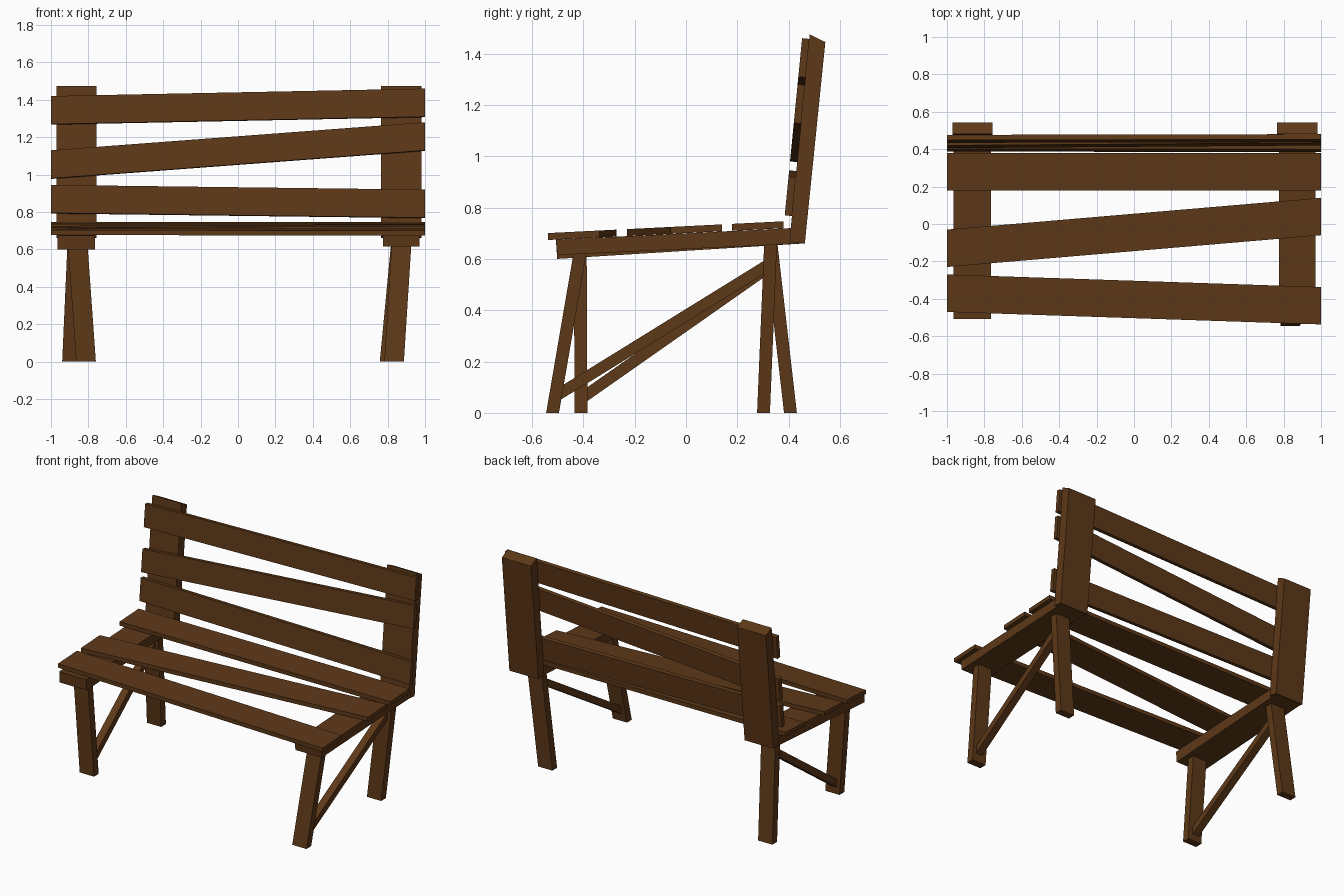
import bpy, bmesh

if "Cube" in bpy.data.objects:
    bpy.data.objects.remove(bpy.data.objects["Cube"])

wood = bpy.data.materials.new("brown_wood")
wood.diffuse_color = (0.11, 0.04, 0.009, 1)
wood.use_nodes = True
wood.node_tree.nodes["Principled BSDF"].inputs["Base Color"].default_value = wood.diffuse_color


def plank(name, end_a, end_b):
    """Solid plank between two four-cornered ends."""
    bm = bmesh.new()
    a = [bm.verts.new(p) for p in end_a]
    b = [bm.verts.new(p) for p in end_b]
    bm.faces.new(a)
    bm.faces.new(b)
    for i in range(4):
        j = (i + 1) % 4
        bm.faces.new((a[i], a[j], b[j], b[i]))
    bmesh.ops.recalc_face_normals(bm, faces=bm.faces)
    me = bpy.data.meshes.new(name)
    bm.to_mesh(me)
    bm.free()
    me.materials.append(wood)
    ob = bpy.data.objects.new(name, me)
    bpy.context.collection.objects.link(ob)
    return ob


def profile_plank(name, x0, x1, yz):
    """Side profile extruded across x."""
    plank(name, [(x0, y, z) for y, z in yz], [(x1, y, z) for y, z in yz])


# Seat slats: front edge y at the left and right ends
def seat_end(x, y, w=0.2, t=0.027):
    z0, z1 = (0.675 + 0.05 * (v + 0.51) for v in (y, y + w))
    return [(x, y, z0), (x, y + w, z1), (x, y + w, z1 + t), (x, y, z0 + t)]


for name, yl, yr in (("front", -0.47, -0.537), ("middle", -0.23, -0.06), ("rear", 0.18, 0.18)):
    plank(f"seat_slat_{name}", seat_end(-1, yl), seat_end(1, yr))


# Back slats: bottom z at the left and right ends, resting on the leaning posts
def back_end(x, z, h=0.15, t=0.028):
    y0, y1 = (0.403 + 0.098 * (v - 0.67) for v in (z, z + h))
    return [(x, y0 - t, z), (x, y0, z - 0.003), (x, y1, z + h - 0.003), (x, y1 - t, z + h)]


for name, zl, zr in (("lower", 0.795, 0.77), ("middle", 0.98, 1.13), ("upper", 1.27, 1.31)):
    plank(f"back_slat_{name}", back_end(-1, zl), back_end(1, zr))

# Back posts
post = [(0.403, 0.667), (0.463, 0.66), (0.543, 1.445), (0.482, 1.475)]
profile_plank("left_back_post", -0.97, -0.757, post)
profile_plank("right_back_post", 0.765, 0.98, post)

# Seat rails
for name, x0, x1, zf in (("left", -0.965, -0.765, 0.60), ("right", 0.775, 0.97, 0.615)):
    profile_plank(f"{name}_seat_rail", x0, x1,
                  [(-0.502, zf), (0.455, 0.66), (0.45, 0.722), (-0.507, 0.675)])


# Splayed legs: foot and top corner positions
def leg(name, foot, top, z, w=0.105, d=0.05):
    ends = [[(x, y, h), (x + w, y, h), (x + w, y + d, h), (x, y + d, h)]
            for (x, y), h in ((foot, 0), (top, z))]
    plank(name, *ends)


leg("left_front_leg", (-0.865, -0.434), (-0.91, -0.437), 0.63)
leg("right_front_leg", (0.782, -0.545), (0.822, -0.437), 0.63)
leg("left_back_leg", (-0.94, 0.382), (-0.91, 0.305), 0.67)
leg("right_back_leg", (0.758, 0.277), (0.822, 0.305), 0.67)


# Diagonal braces between front foot and back leg top
def brace(name, a, b, w=0.025, t=0.022):
    ends = [[(x - w, y + t * 0.53, z - t * 0.85), (x + w, y + t * 0.53, z - t * 0.85),
             (x + w, y - t * 0.53, z + t * 0.85), (x - w, y - t * 0.53, z + t * 0.85)]
            for x, y, z in (a, b)]
    plank(name, *ends)


brace("left_brace", (-0.82, -0.40, 0.062), (-0.86, 0.325, 0.57))
brace("right_brace", (0.84, -0.50, 0.07), (0.87, 0.325, 0.58))
